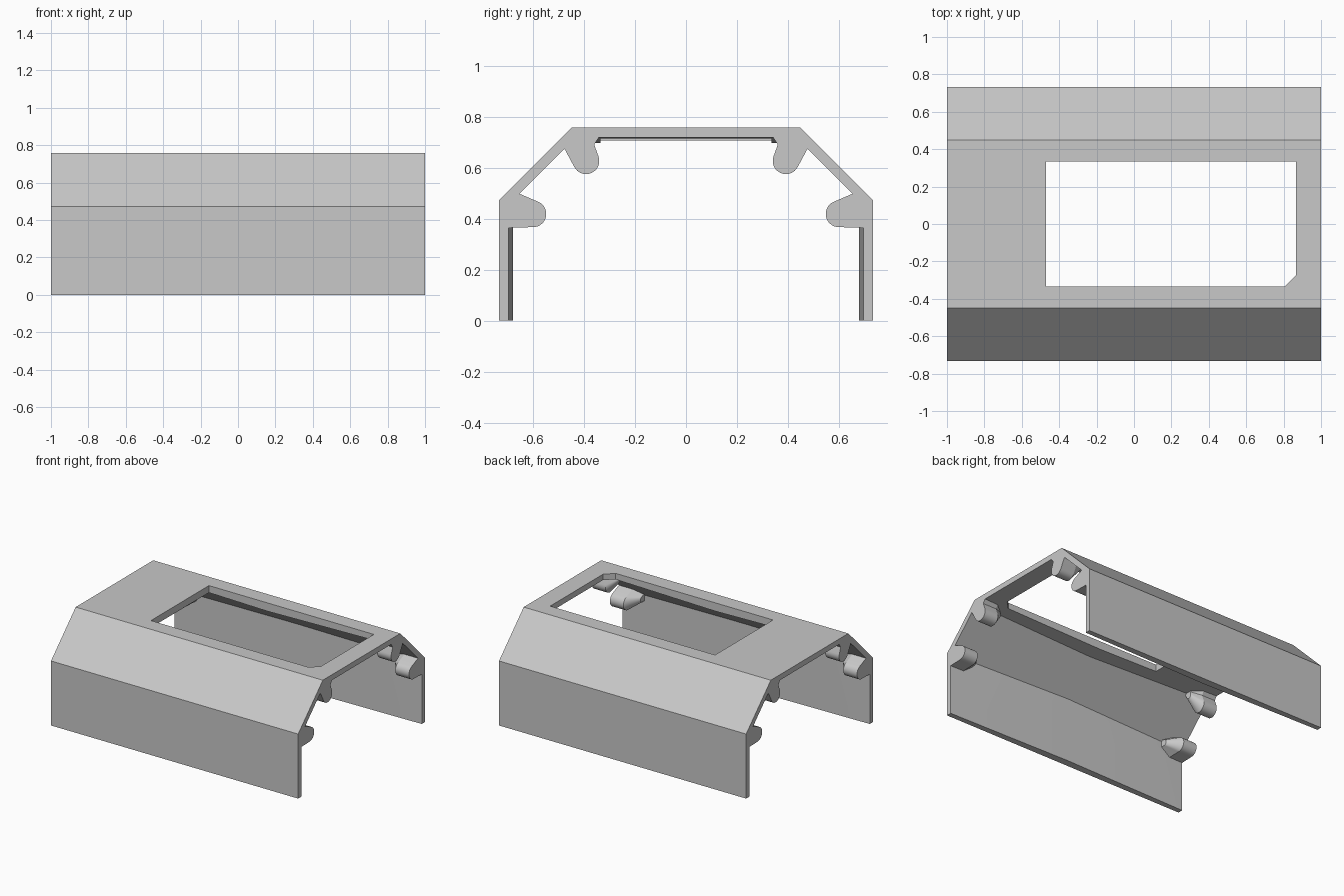
import bpy, bmesh, math

cube = bpy.data.objects.get("Cube")
if cube:
    bpy.data.objects.remove(cube, do_unlink=True)

grey = bpy.data.materials.new("plain grey")
grey.use_nodes = True
tone = (0.58, 0.58, 0.58, 1)
grey.diffuse_color = tone
grey.node_tree.nodes["Principled BSDF"].inputs["Base Color"].default_value = tone


def loft(name, rings):
    """Join matching (x, [(y, z), ...]) sections into a closed solid."""
    bm = bmesh.new()
    loops = [[bm.verts.new((x, y, z)) for y, z in pts] for x, pts in rings]
    n = len(loops[0])
    for a, b in zip(loops, loops[1:]):
        for i in range(n):
            j = (i + 1) % n
            bm.faces.new((a[i], a[j], b[j], b[i]))
    bm.faces.new(loops[0])
    bm.faces.new(loops[-1])
    bmesh.ops.recalc_face_normals(bm, faces=bm.faces)
    mesh = bpy.data.meshes.new(name)
    bm.to_mesh(mesh)
    bm.free()
    mesh.materials.append(grey)
    obj = bpy.data.objects.new(name, mesh)
    bpy.context.collection.objects.link(obj)
    return obj


def combine(target, tool, operation):
    """Apply a boolean and discard the tool."""
    bpy.context.view_layer.objects.active = target
    mod = target.modifiers.new("boolean", 'BOOLEAN')
    mod.operation, mod.solver, mod.object = operation, 'EXACT', tool
    bpy.ops.object.modifier_apply(modifier=mod.name)
    bpy.data.objects.remove(tool, do_unlink=True)


def shell_section(wall, roof):
    """Bent sheet section, from the wall and roof thickness."""
    outer = [(-.733, 0), (-.733, .472), (-.448, .757)]
    inner_y, inner_z, slope = -.733 + wall, .757 - roof, 1.15
    inner = [(inner_z - slope, inner_z), (inner_y, inner_y + slope), (inner_y, 0)]
    mirror = lambda pts: [(-y, z) for y, z in reversed(pts)]
    return outer + mirror(outer) + mirror(inner) + inner


# Folded cover, slightly thicker in the middle than at its ends
thin, thick = shell_section(.037, .04), shell_section(.055, .061)
cover = loft("cover", [(-1, thin), (0, thick), (1, thin)])

# Rounded screw bosses, each running into the sheet with a tapered gusset
def arc(cy, cz, start, end, r=.052, steps=14):
    angles = [math.radians(start + (end - start) * i / steps) for i in range(steps + 1)]
    return [(cy + r * math.cos(a), cz + r * math.sin(a)) for a in angles]


upper = [(-.33, .735), (-.45, .735), (-.48, .68)] + arc(-.392, .626, 205, 380) + [(-.36, .69)]
lower = [(-.71, .363), (-.71, .465), (-.66, .5)] + arc(-.6, .418, 68, -95)
for label, section, anchor in (("upper", upper, (-.43, .725)), ("lower", lower, (-.71, .45))):
    ay, az = anchor
    tip = [(ay + (y - ay) * .4, az + (z - az) * .4) for y, z in section]
    for side in (1, -1):
        for end in (1, -1):
            flip = lambda pts: [(y * side, z) for y, z in pts]
            boss = loft(label + "_boss", [(end, flip(section)), (end * .89, flip(section)),
                                          (end * .82, flip(tip))])
            combine(cover, boss, 'UNION')

# Roof opening with one clipped corner, cut straight down
opening = [(-.47, -.335), (.805, -.335), (.865, -.275), (.865, .335), (-.47, .335)]
cutter = loft("opening_cutter", [(.68, opening), (1, opening)])
for v in cutter.data.vertices:
    v.co = v.co.yzx
cutter.hide_render = True
combine(cover, cutter, 'DIFFERENCE')

# Smooth only the rounded bosses
bpy.ops.object.select_all(action='DESELECT')
cover.select_set(True)
bpy.context.view_layer.objects.active = cover
bpy.ops.object.shade_smooth_by_angle(angle=math.radians(20))
